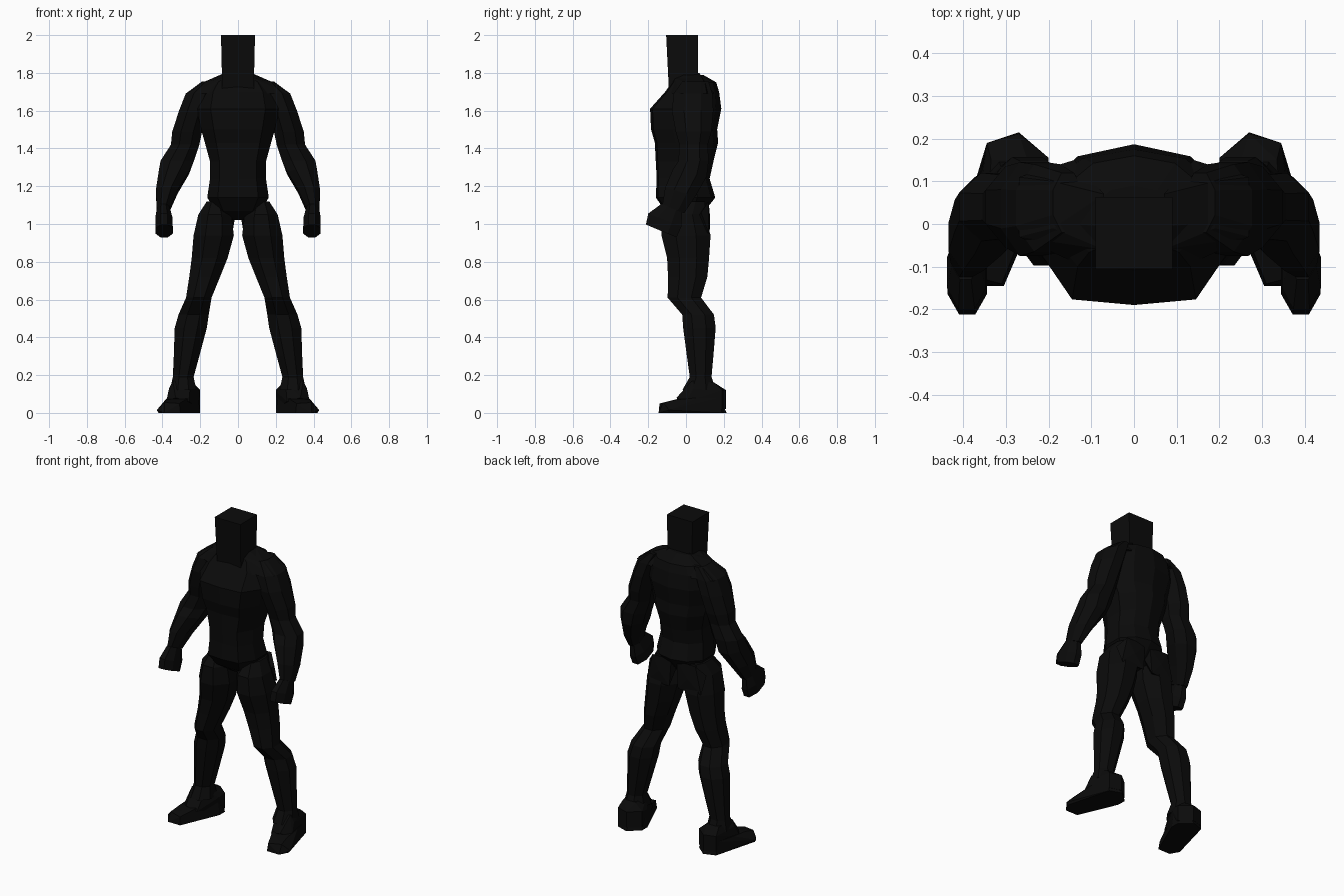
import bpy, bmesh, math

mat = bpy.data.materials.new("near black")
mat.diffuse_color = (0.0032, 0.0032, 0.0032, 1)


def finish(name, bm):
    bmesh.ops.recalc_face_normals(bm, faces=bm.faces)
    me = bpy.data.meshes.new(name)
    bm.to_mesh(me)
    bm.free()
    me.materials.append(mat)
    ob = bpy.data.objects.new(name, me)
    bpy.context.collection.objects.link(ob)
    return ob


def octagon():
    k = 1 / math.cos(math.pi / 8)
    return [(k * math.cos(math.pi * (i + .5) / 4), k * math.sin(math.pi * (i + .5) / 4)) for i in range(8)]


def loft(name, rings, shape, side=1):
    """Rings: (z, x min, x max, y front, y back[, slope dz/dy])"""
    bm = bmesh.new()
    loops = []
    for r in rings:
        z, x0, x1, y0, y1 = r[:5]
        slope = r[5] if len(r) > 5 else 0
        hy = (y1 - y0) / 2
        loops.append([bm.verts.new((side * ((x0 + x1) / 2 + u * (x1 - x0) / 2),
                                    (y0 + y1) / 2 + v * hy, z + slope * v * hy)) for u, v in shape])
    n = len(shape)
    for a, b in zip(loops, loops[1:]):
        for i in range(n):
            j = (i + 1) % n
            bm.faces.new((a[i], a[j], b[j], b[i]))
    bm.faces.new(loops[0])
    bm.faces.new(loops[-1])
    return finish(name, bm)


def hull(name, pts, side=1):
    bm = bmesh.new()
    for x, y, z in pts:
        bm.verts.new((side * x, y, z))
    bmesh.ops.convex_hull(bm, input=bm.verts)
    return finish(name, bm)


# torso: broad flat chest, rounded back
half = [(0, -1), (.66, -.93), (1, -.35), (1, .4), (.6, .85), (0, 1)]
body = half + [(-u, v) for u, v in half[-2:0:-1]]
torso = [(1.02, .035, -.04, .05), (1.07, .12, -.11, .10), (1.14, .163, -.16, .155),
         (1.24, .148, -.155, .125), (1.33, .148, -.16, .145), (1.43, .175, -.165, .17),
         (1.50, .195, -.185, .165), (1.61, .22, -.19, .187), (1.70, .20, -.11, .175),
         (1.75, .16, -.075, .16), (1.79, .09, -.05, .09)]
loft("torso", [(z, -w, w, f, b) for z, w, f, b in torso], body)

# square head and neck block
box = [(-1, -1), (1, -1), (1, 1), (-1, 1)]
loft("head", [(1.70, -.083, .083, -.09, .063), (2.0, -.09, .09, -.105, .063)], box)

arm = [(1.755, .12, .19, -.02, .12), (1.69, .13, .277, -.065, .14), (1.60, .16, .312, -.075, .145),
       (1.49, .19, .348, -.055, .135), (1.42, .205, .355, -.035, .115), (1.335, .233, .41, -.04, .12),
       (1.27, .26, .42, -.07, .11, -.2), (1.17, .32, .435, -.11, .05, -.3), (1.08, .36, .43, -.125, -.01, -.4)]
fist = [(1.085, .363, .427, -.13, -.02, -.4), (1.02, .347, .438, -.20, -.025, -.4),
        (.963, .345, .437, -.212, -.05, -.42)]
leg = [(1.12, .08, .165, -.07, .10), (1.05, .035, .21, -.125, .10), (.94, .022, .235, -.13, .13),
       (.82, .055, .245, -.10, .122), (.72, .095, .258, -.095, .113), (.61, .14, .275, -.097, .08),
       (.52, .155, .315, -.02, .148), (.45, .165, .335, -.015, .157), (.30, .205, .34, .005, .145),
       (.19, .235, .345, .02, .135), (.12, .22, .36, -.02, .16)]
# sole outline with toes turned outward, then upper points
sole = [(.20, .155, 0), (.27, .215, 0), (.345, .19, 0), (.43, -.09, .015), (.42, -.09, 0),
        (.39, -.145, 0), (.305, -.145, 0), (.20, .10, 0)]
toes = [(.39, -.12, .055), (.31, -.14, .05), (.38, -.05, .07), (.27, -.04, .075),
        (.375, .06, .08), (.21, .10, .08), (.25, .18, .08), (.345, .18, .08)]
heel = [(.20, .155, .12), (.27, .212, .12), (.345, .19, .12), (.205, .10, .11), (.25, .15, .16),
        (.335, .15, .16), (.345, .03, .17), (.25, .03, .17), (.38, .0, .06), (.365, .04, .13),
        (.26, -.04, .06), (.33, -.05, .08), (.20, .155, .02), (.27, .212, .02), (.345, .19, .02)]

for s, label in ((1, "left"), (-1, "right")):
    loft(label + "_arm", arm, octagon(), s)
    loft(label + "_fist", fist, octagon(), s)
    loft(label + "_leg", leg, octagon(), s)
    hull(label + "_foot", sole + toes, s)
    hull(label + "_heel", heel, s)
    # shoulder slope joining neck and arm
    hull(label + "_shoulder", [(.07, -.06, 1.775), (.07, .07, 1.80), (.19, -.01, 1.748), (.19, .10, 1.748),
                               (.27, -.03, 1.69), (.27, .11, 1.69), (.14, -.09, 1.69), (.14, .15, 1.69)], s)
    # buttock
    hull(label + "_buttock", [(.01, .07, 1.07), (.02, .12, 1.12), (.15, .12, 1.12), (.20, .08, 1.06),
                              (.03, .125, .95), (.19, .12, .95), (.10, .128, 1.03), (.10, .03, 1.0)], s)
